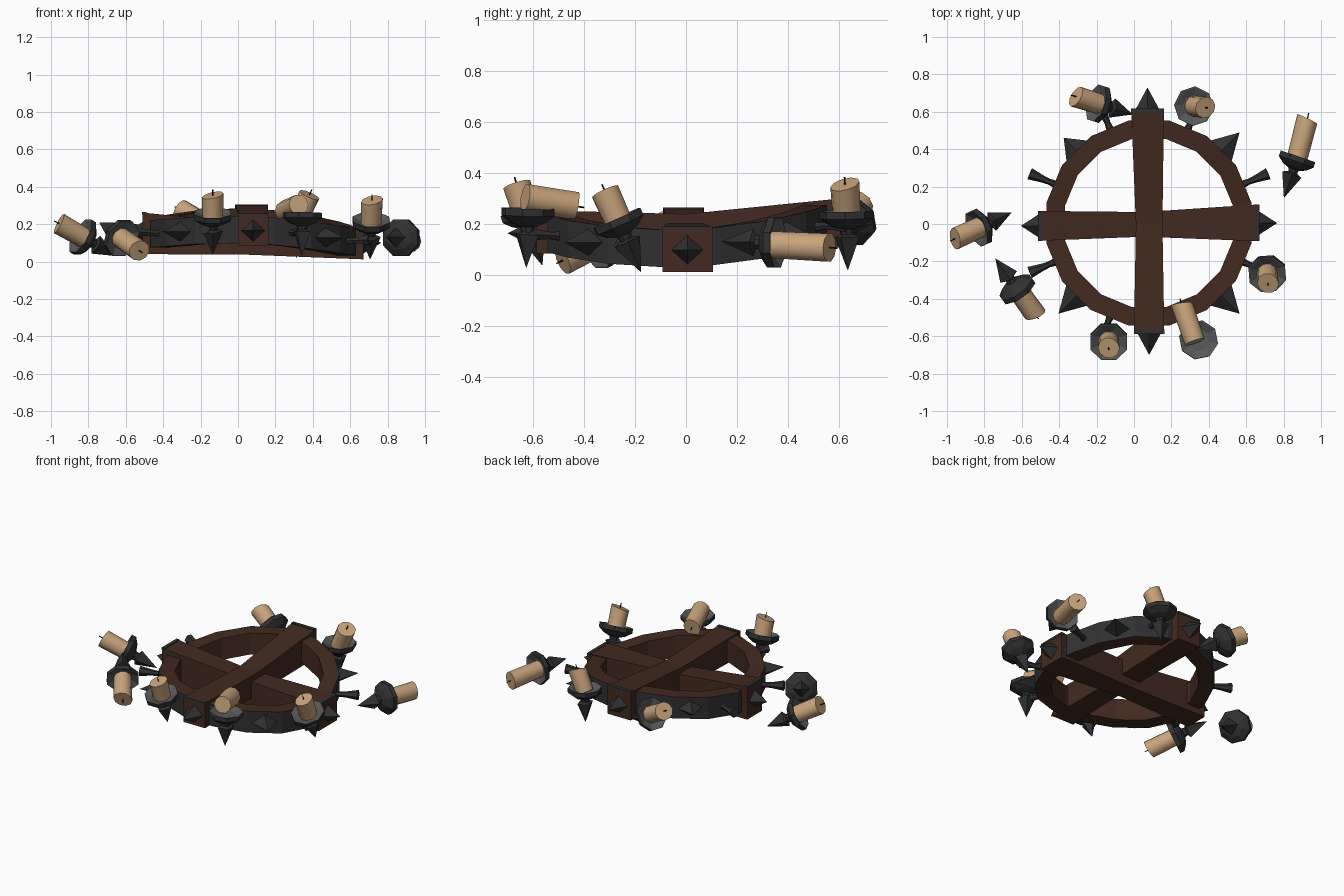
import bpy, bmesh, math
from mathutils import Vector, Matrix

if "Cube" in bpy.data.objects:
    bpy.data.objects.remove(bpy.data.objects["Cube"])


def material(name, rgb):
    m = bpy.data.materials.new(name)
    m.diffuse_color = (*rgb, 1)
    m.use_nodes = True
    m.node_tree.nodes["Principled BSDF"].inputs["Base Color"].default_value = m.diffuse_color
    return m


WOOD = material("dark_wood", (0.054, 0.023, 0.014))
IRON = material("black_iron", (0.03, 0.03, 0.031))
WORN = material("worn_iron", (0.1, 0.1, 0.1))
WAX = material("tan_wax", (0.58, 0.37, 0.2))
WICK = material("black_wick", (0.012, 0.011, 0.01))

CX, CY = 0.08, 0.005      # wheel centre


def finish(name, bm, mats, matrix=None):
    bmesh.ops.recalc_face_normals(bm, faces=bm.faces)
    me = bpy.data.meshes.new(name)
    bm.to_mesh(me)
    bm.free()
    for m in mats:
        me.materials.append(m)
    ob = bpy.data.objects.new(name, me)
    if matrix is not None:
        ob.matrix_world = matrix
    bpy.context.collection.objects.link(ob)
    return ob


def aim(pos, axis):
    """Matrix that puts local z along axis."""
    q = Vector(axis).to_track_quat('Z', 'Y')
    return Matrix.Translation(Vector(pos)) @ q.to_matrix().to_4x4()


def loft(bm, rings, closed=False):
    """Skin between equal vertex loops; cap the ends unless closed."""
    vs = [[bm.verts.new(p) for p in r] for r in rings]
    n = len(vs[0])
    faces = []
    for i in range(len(vs) if closed else len(vs) - 1):
        a, b = vs[i], vs[(i + 1) % len(vs)]
        for j in range(n):
            k = (j + 1) % n
            faces.append(bm.faces.new((a[j], a[k], b[k], b[j])))
    if not closed:
        bm.faces.new(vs[0])
        bm.faces.new(vs[-1])
    return faces


def turned(name, profile, sides, mats, matrix, turn=0.0):
    """Lathe a (radius, z) profile round local z."""
    bm = bmesh.new()
    loft(bm, [[(r * math.cos(turn + 2 * math.pi * j / sides),
                r * math.sin(turn + 2 * math.pi * j / sides), z)
               for j in range(sides)] for r, z in profile])
    return finish(name, bm, mats, matrix)


def wheel_z(a):
    """Height of the warped rim at angle a."""
    return 0.159 - 0.022 * math.cos(a) + 0.02 * math.sin(a) - 0.03 * math.cos(2 * a)


# Warped rim: wooden ring, iron outer faces
N = 16
k = 1 / math.cos(math.pi / N)
bm = bmesh.new()
rings = []
for i in range(N):
    a = (i + 0.5) * 2 * math.pi / N
    z = wheel_z(a)
    rings.append([(CX + r * k * math.cos(a), CY + r * k * math.sin(a), z + h)
                  for r, h in ((0.45, -0.073), (0.548, -0.073), (0.548, 0.073), (0.45, 0.073))])
for i, f in enumerate(loft(bm, rings, closed=True)):
    f.material_index = 1 if i % 4 == 1 else 0
finish("wheel_rim", bm, [WOOD, IRON])


# Crossed beams: sections are (along, side_min, side_max, z_min, z_max)
def beam(name, sections, along_x):
    bm = bmesh.new()
    rings = []
    for t, s0, s1, z0, z1 in sections:
        rings.append([(t, s, z) if along_x else (s, t, z)
                      for s, z in ((s0, z0), (s1, z0), (s1, z1), (s0, z1))])
    loft(bm, rings)
    finish(name, bm, [WOOD])
    # iron strip over each end
    for (t, s0, s1, z0, z1), sign in ((sections[0], 1), (sections[-1], -1)):
        bm = bmesh.new()
        loft(bm, [[(u, s, z) if along_x else (s, u, z)
                   for s, z in ((s0, z1 - 0.01), (s1, z1 - 0.01), (s1, z1 + 0.003), (s0, z1 + 0.003))]
                  for u in (t - sign * 0.002, t + sign * 0.022)])
        finish(name + "_end_strip", bm, [IRON])


beam("cross_beam", [(-0.51, -0.09, 0.07, 0.04, 0.262), (0.05, -0.068, 0.064, 0.037, 0.205),
                    (0.67, -0.092, 0.105, 0.012, 0.188)], True)
beam("long_beam", [(-0.585, 0.0, 0.162, 0.085, 0.255), (0.0, 0.01, 0.152, 0.095, 0.24),
                   (0.615, -0.015, 0.16, 0.11, 0.302)], False)

# Diamond spikes on the rim and the beam ends
for i in range(8):
    a = i * math.pi / 4
    d = Vector((math.cos(a), math.sin(a), 0))
    if i % 2:
        pos = Vector((CX, CY, wheel_z(a))) + d * 0.54
        w, h, length = 0.082, 0.055, 0.105 if i == 3 else 0.145
    else:
        pos = {0: (0.665, 0.005, 0.1), 2: (0.072, 0.61, 0.2),
               4: (-0.505, -0.01, 0.155), 6: (0.081, -0.58, 0.165)}[i]
        w, h, length = 0.065, 0.06, 0.1
        if i in (2, 6):
            length = 0.12
    side = Vector((-d.y, d.x, 0))
    bm = bmesh.new()
    base = [bm.verts.new(Vector(pos) + v) for v in
            (side * w, Vector((0, 0, h)), -side * w, Vector((0, 0, -h)))]
    tip = bm.verts.new(Vector(pos) + d * length)
    bm.faces.new(base)
    for j in range(4):
        bm.faces.new((base[j], base[(j + 1) % 4], tip))
    finish("rim_spike", bm, [IRON])

# Flared arms between the spikes (three have lost their holders)
for i in range(8):
    a = (i + 0.5) * math.pi / 4
    d = Vector((math.cos(a), math.sin(a), 0.0))
    p = Vector((CX, CY, wheel_z(a))) + d * 0.53
    length = 0.16 if i in (0, 3, 4) else 0.145
    turned("holder_arm", [(0.022, 0), (0.016, 0.05), (0.02, 0.09), (0.032, length)],
           6, [IRON], aim(p, d + Vector((0, 0, 0.05))))

# Candle holders: dish centre, dish axis, candle length, candle offset and own axis
holders = [
    ((-0.82, -0.015, 0.125), (-0.28, -0.13, 0.16), 0.17, None, None),
    ((-0.63, -0.34, 0.13), (0.10, -0.14, -0.07), 0.19, None, None),
    ((-0.135, -0.625, 0.235), (0, -0.3, 0.95), 0.125, None, None),
    ((0.345, -0.62, 0.235), (0.02, 0.03, 1), 0.215, (-0.02, -0.01, 0.07), (-0.32, 0.93, -0.16)),
    ((0.712, -0.26, 0.2), (0.03, -0.4, 0.9), 0.14, None, None),
    ((0.868, 0.335, 0.128), (0.32, 0.94, -0.02), 0.235, (0, 0, -0.008), (0.25, 0.97, -0.05)),
    ((0.32, 0.63, 0.225), (0.04, -0.02, 1), 0.145, (0, 0, 0), (0.42, -0.05, 0.9)),
    ((-0.18, 0.64, 0.205), (-0.8, 0.25, 0.45), 0.155, None, None),
]
for pos, axis, length, offset, own_axis in holders:
    m = aim(pos, axis)
    # eight-sided dish with a paler floor
    dish = turned("candle_dish", [(0.024, -0.075), (0.03, -0.045), (0.07, -0.03), (0.106, -0.002),
                                  (0.106, 0.027), (0.1, 0.027), (0.06, 0.006)],
                  8, [IRON, WORN], m, math.pi / 8)
    for f in dish.data.polygons:
        if f.normal.z > 0.3:
            f.material_index = 1
    # four-sided point under the dish
    turned("dish_point", [(0.0008, -0.205), (0.054, -0.075), (0.02, -0.06)], 4, [IRON], m)
    # smooth-sided candle with a slanted top, and its wick
    cm = m if offset is None else aim(Vector(pos) + Vector(offset), own_axis)
    candle = turned("candle", [(0.055, 0.0), (0.058, length)], 10, [WAX], cm)
    for v in candle.data.vertices:
        if v.co.z > 0.05:
            v.co.z += 0.2 * v.co.x
    bpy.context.view_layer.objects.active = candle
    bpy.ops.object.select_all(action='DESELECT')
    candle.select_set(True)
    bpy.ops.object.shade_smooth_by_angle(angle=math.radians(50))
    turned("candle_wick", [(0.004, length - 0.01), (0.003, length + 0.032)], 4, [WICK], cm)
